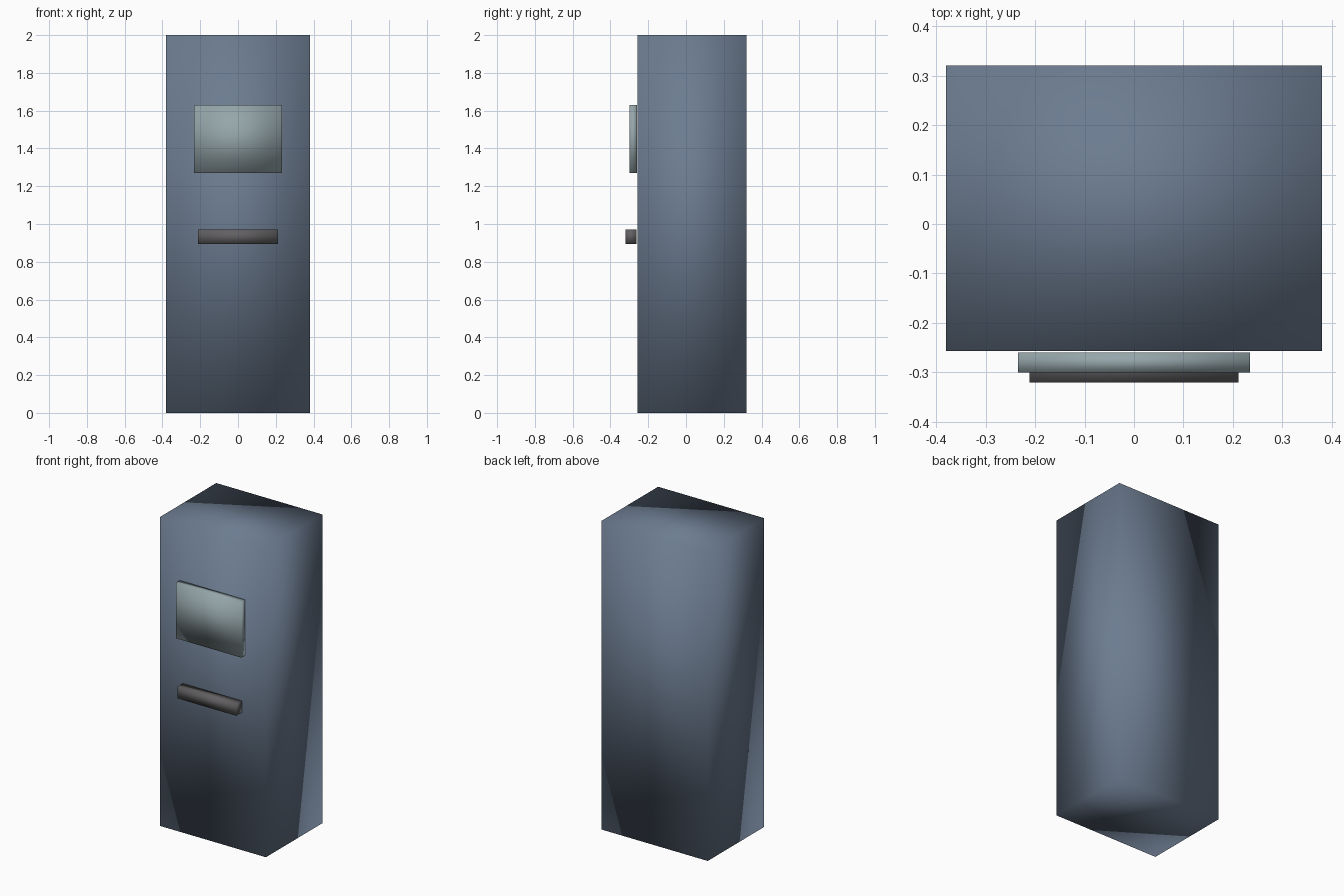
import bpy

if "Cube" in bpy.data.objects:
    bpy.data.objects.remove(bpy.data.objects["Cube"])


def material(name, rgb):
    mat = bpy.data.materials.new(name)
    mat.diffuse_color = (*rgb, 1.0)
    mat.use_nodes = True
    mat.node_tree.nodes["Principled BSDF"].inputs["Base Color"].default_value = mat.diffuse_color
    return mat


def box(name, low, high, mat):
    """Box between two corners, softly shaded across its edges."""
    centre = [(a + b) / 2 for a, b in zip(low, high)]
    bpy.ops.mesh.primitive_cube_add(size=1, location=centre)
    obj = bpy.context.object
    obj.name = name
    obj.scale = [b - a for a, b in zip(low, high)]
    bpy.ops.object.transform_apply(location=False, rotation=False, scale=True)
    bpy.ops.object.shade_smooth()
    obj.data.materials.append(mat)
    return obj


blue_grey = material("blue_grey_paint", (0.15, 0.20, 0.28))
pale_glass = material("pale_glass", (0.30, 0.38, 0.40))
dark_metal = material("dark_metal", (0.12, 0.115, 0.12))

# Tall cabinet
box("cabinet", (-0.38, -0.257, 0), (0.38, 0.32, 2), blue_grey)

# Raised screen and the tray below it
box("screen", (-0.234, -0.30, 1.27), (0.234, -0.26, 1.63), pale_glass)
box("tray", (-0.211, -0.32, 0.895), (0.211, -0.262, 0.97), dark_metal)
